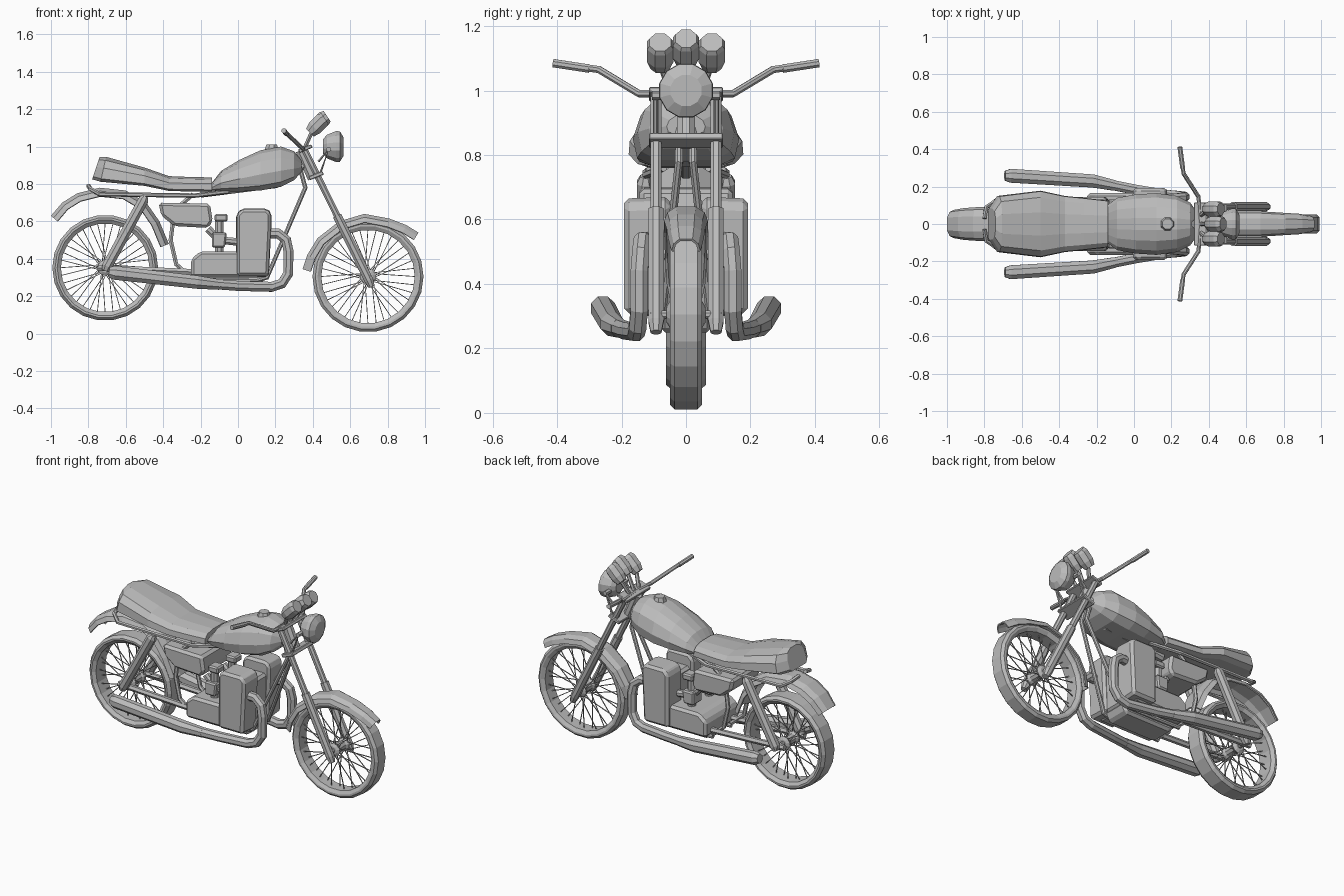
import bpy, bmesh, math
from mathutils import Vector as V

cube = bpy.data.objects.get("Cube")
if cube:
    bpy.data.objects.remove(cube)

grey = bpy.data.materials.new("plain grey")
grey.use_nodes = True
COL = (0.5, 0.5, 0.5, 1)
grey.diffuse_color = COL
grey.node_tree.nodes["Principled BSDF"].inputs["Base Color"].default_value = COL
TAU = math.tau


def finish(name, bm, mirror=False, bevel=0):
    bmesh.ops.recalc_face_normals(bm, faces=bm.faces)
    mesh = bpy.data.meshes.new(name)
    bm.to_mesh(mesh)
    bm.free()
    mesh.materials.append(grey)
    ob = bpy.data.objects.new(name, mesh)
    bpy.context.collection.objects.link(ob)
    if bevel:
        m = ob.modifiers.new("bevel", 'BEVEL')
        m.width, m.segments = bevel, 1
    if mirror:
        m = ob.modifiers.new("mirror", 'MIRROR')
        m.use_axis = (False, True, False)
    return ob


def loft(bm, rings, closed=True, caps=True, loop=False):
    vs = [[bm.verts.new(p) for p in r] for r in rings]
    n = len(vs[0])
    pairs = list(zip(vs, vs[1:])) + ([(vs[-1], vs[0])] if loop else [])
    for a, b in pairs:
        for i in range(n if closed else n - 1):
            j = (i + 1) % n
            bm.faces.new((a[i], a[j], b[j], b[i]))
    if caps and not loop:
        bm.faces.new(vs[0])
        bm.faces.new(vs[-1])


def tangents(pts):
    out = []
    for i, p in enumerate(pts):
        a = (p - pts[i - 1]).normalized() if i else V()
        b = (pts[i + 1] - p).normalized() if i < len(pts) - 1 else V()
        out.append((a + b).normalized())
    return out


def add_tube(bm, path, radii, sides=8, ref=(0, 1, 0)):
    pts = [V(p) for p in path]
    if not isinstance(radii, (list, tuple)):
        radii = [radii] * len(pts)
    rings = []
    for p, t, r in zip(pts, tangents(pts), radii):
        u = t.cross(V(ref)).normalized()
        w = t.cross(u)
        rings.append([p + r * (u * math.cos(TAU * (k + .5) / sides) + w * math.sin(TAU * (k + .5) / sides))
                      for k in range(sides)])
    loft(bm, rings)


def tube(name, path, radii, sides=8, mirror=True, ref=(0, 1, 0)):
    bm = bmesh.new()
    add_tube(bm, path, radii, sides, ref)
    return finish(name, bm, mirror)


def block(name, profile, y0, y1, taper=1, mirror=False, bevel=0.015):
    """Side profile in x, z pushed from y0 to y1, with the far end scaled by taper."""
    bm = bmesh.new()
    cx = sum(p[0] for p in profile) / len(profile)
    cz = sum(p[1] for p in profile) / len(profile)
    loft(bm, [[(x, y0, z) for x, z in profile],
              [(cx + (x - cx) * taper, y1, cz + (z - cz) * taper) for x, z in profile]])
    return finish(name, bm, mirror, bevel)


def body(name, stations, section):
    """Stations: x, lower z, upper z, half width, x shift of the upper edge."""
    half = section + [(-y, z) for y, z in reversed(section)]
    bm = bmesh.new()
    loft(bm, [[(x + dx * z, y * w, lo + (hi - lo) * z) for y, z in half]
              for x, lo, hi, w, dx in stations])
    return finish(name, bm)


def fender(name, path, widths):
    pts = [V((x, 0, z)) for x, z in path]
    bm = bmesh.new()
    rings = []
    for p, t, w in zip(pts, tangents(pts), widths):
        n = V((-t.z, 0, t.x))
        rings.append([p + V((0, y * w, 0)) - n * d for y, d in
                      [(-1, .045), (-.85, .018), (-.45, 0), (.45, 0), (.85, .018), (1, .045)]])
    loft(bm, rings, closed=False, caps=False)
    ob = finish(name, bm)
    m = ob.modifiers.new("thickness", 'SOLIDIFY')
    m.thickness = .008


def wheel(name, cx, cz, r, w, rim):
    bm = bmesh.new()
    prof = [(rim, -w * .75), (rim + .02, -w), (r - .015, -w), (r, -w * .7),
            (r, w * .7), (r - .015, w), (rim + .02, w), (rim, w * .75)]
    loft(bm, [[(cx + q * math.cos(a), y, cz + q * math.sin(a)) for q, y in prof]
              for a in (TAU * k / 22 for k in range(22))], loop=True)
    finish(name + "_tyre", bm)
    tube(name + "_hub", [(cx, y, cz) for y in (-.06, -.05, -.03, .03, .05, .06)],
         [.025, .042, .03, .03, .042, .025], 10, False, (0, 0, 1))
    # crossed spokes on both hub flanges
    bm = bmesh.new()
    for k in range(36):
        a = TAU * k / 36
        b = a + (.45 if k % 4 < 2 else -.45)
        y = .045 if k % 2 else -.045
        add_tube(bm, [(cx + .035 * math.cos(b), y, cz + .035 * math.sin(b)),
                      (cx + (rim + .005) * math.cos(a), y * .2, cz + (rim + .005) * math.sin(a))], .003, 4)
    finish(name + "_spokes", bm)


wheel("front", .695, .305, .297, .05, .25)
wheel("rear", -.71, .352, .283, .062, .237)

# mudguards
fender("front_mudguard", [(.345, .345), (.37, .42), (.425, .51), (.54, .6), (.675, .64), (.81, .615), (.9, .58), (.965, .54)],
       [.045, .06, .065, .068, .068, .06, .055, .045])
fender("rear_mudguard", [(-1, .63), (-.94, .7), (-.86, .75), (-.74, .78), (-.6, .765), (-.49, .7), (-.42, .6), (-.37, .48)][::1],
       [.075, .085, .09, .09, .09, .09, .09, .085])

# tank and seat
body("fuel_tank", [(-.145, .765, .8, .1, 0), (-.09, .762, .87, .14, 0), (.01, .76, .93, .158, 0), (.12, .765, .98, .165, 0),
                   (.23, .785, 1.0, .15, 0), (.3, .82, .975, .115, 0), (.34, .865, .925, .06, 0)],
     [(.6, 0), (.92, .12), (1, .4), (.86, .72), (.55, .92), (.2, 1)])
tube("filler_cap", [(.18, 0, .97), (.18, 0, 1.012)], [.045, .03], 8, False)
body("seat", [(-.78, .825, .945, .085, .04), (-.735, .812, .945, .15, .03), (-.5, .79, .888, .178, 0), (-.37, .763, .842, .15, 0),
              (-.27, .76, .838, .14, 0), (-.14, .76, .835, .125, 0)],
     [(.8, 0), (1, .12), (.98, .55), (.8, .86), (.35, 1)])

# engine
block("cylinder_block", [(-.01, .3), (.165, .3), (.18, .6), (.18, .645), (.155, .67), (.02, .67), (-.01, .64)],
      .05, .192, .96, True)
block("engine_core", [(0, .3), (.15, .3), (.16, .6), (.01, .6)], -.08, .08)
block("crankcase", [(-.25, .3), (.12, .3), (.12, .44), (-.2, .44), (-.25, .4)], -.165, .165)
block("sump", [(-.2, .25), (.12, .25), (.15, .31), (-.25, .31)], -.08, .08)
block("air_box", [(-.425, .7), (-.15, .695), (-.135, .6), (-.16, .565), (-.34, .575), (-.41, .63)], -.145, .145)
block("carburettor", [(-.14, .46), (-.07, .46), (-.06, .54), (-.14, .54)], .04, .13, 1, True, .008)
block("carburettor_top", [(-.125, .6), (-.055, .6), (-.055, .64), (-.125, .64)], .05, .12, 1, True, .008)
tube("carburettor_stem", [(-.1, .085, .44), (-.1, .085, .61)], .025)
tube("intake", [(-.16, .085, .56), (-.1, .085, .5), (0, .085, .49)], .022)

# exhausts
tube("exhaust_header", [(.15, .13, .535), (.215, .135, .535), (.258, .14, .5), (.27, .145, .44), (.268, .145, .32),
                        (.235, .15, .268), (.18, .155, .25), (0, .185, .255), (-.2, .225, .27)], .029, 8)
tube("muffler", [(-.1, .205, .262), (-.22, .23, .275), (-.66, .258, .325), (-.69, .258, .33)], [.03, .038, .04, .028], 8)

# front fork and steering
tube("fork_upper", [(.355, .093, .985), (.54, .093, .61)], .019)
tube("fork_lower", [(.53, .093, .63), (.7, .093, .285), (.715, .093, .25)], [.026, .026, .018])
tube("front_axle", [(.695, -.11, .305), (.695, .11, .305)], .014, 8, False, (0, 0, 1))
block("upper_clamp", [(.33, .965), (.4, .995), (.39, 1.012), (.32, .985)], -.115, .115, 1, False, .004)
block("lower_clamp", [(.385, .82), (.46, .85), (.45, .87), (.375, .84)], -.115, .115, 1, False, .004)
tube("steering_head", [(.335, 0, .98), (.4, 0, .83)], .03, 8, False)
tube("handlebar", [(.245, .41, 1.085), (.265, .27, 1.065), (.345, .145, .99), (.355, 0, .99)], .012, 8, True, (1, 0, 1))
tube("hand_grip", [(.245, .412, 1.085), (.26, .3, 1.068)], .014, 8, True, (1, 0, 1))
tube("headlight", [(.455, 0, 1.0), (.475, 0, 1.0), (.525, 0, 1.0), (.545, 0, 1.0), (.565, 0, 1.0)],
     [.04, .065, .086, .084, .05], 12, False)
tube("headlight_bracket", [(.43, .095, .83), (.485, .095, .985), (.43, .095, .92)], .008, 6)
tube("headlight_pin", [(.485, .06, .985), (.485, .105, .985)], .014, 6, True, (0, 0, 1))

# gauges on short stems
for label, y, s, both in (("side_gauge", .08, 0, True), ("middle_gauge", 0, .012, False)):
    tube(label, [(.385 + s, y, 1.075 + s), (.41 + s, y, 1.1 + s), (.45 + s, y, 1.14 + s), (.465 + s, y, 1.15 + s)],
         [.032, .044, .044, .036], 8, both)
    tube(label + "_stem", [(.36, y * .6, 1.0), (.4, y, 1.09)], .012, 6, both)

# frame
tube("down_tube", [(.33, .02, .89), (.36, .022, .78), (.155, .075, .3), (.1, .08, .285), (-.25, .09, .285)], .013)
tube("backbone", [(.35, 0, .9), (.2, 0, .8), (-.2, 0, .75)], .025, 8, False)
tube("seat_rail", [(-.8, .03, .79), (-.79, .09, .775), (-.74, .125, .745), (-.23, .125, .738), (-.05, .07, .76)], .012, 6, True, (0, 0, 1))
tube("rear_down_tube", [(-.24, .1, .745), (-.34, .1, .66), (-.36, .1, .5), (-.33, .1, .37), (-.25, .09, .3)], .013, 6)
tube("swing_arm", [(-.75, .1, .352), (-.69, .1, .35), (-.25, .1, .33)], .018, 6)
tube("rear_axle", [(-.71, -.14, .352), (-.71, .14, .352)], .014, 8, False, (0, 0, 1))
tube("rear_shock", [(-.71, .125, .335), (-.7, .125, .36), (-.505, .125, .715), (-.495, .125, .735)],
     [.02, .03, .03, .018])
